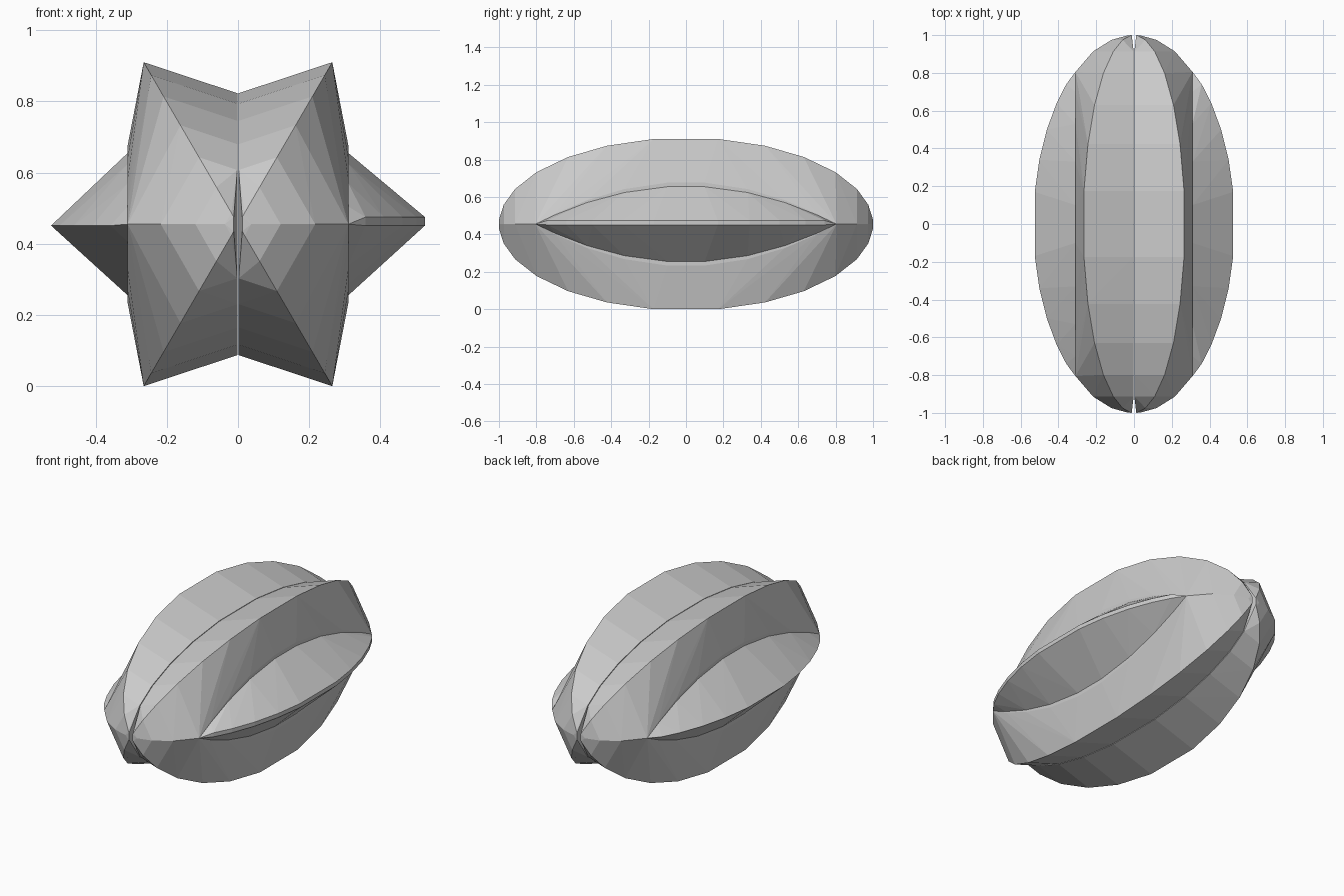
import bpy, bmesh
from math import sin, cos, radians, sqrt

if "Cube" in bpy.data.objects:
    bpy.data.objects.remove(bpy.data.objects["Cube"])

CZ = 0.455          # height of the long axis
ANGLES = [-86, -77, -66, -53, -39, -25, -10, 10, 25, 39, 53, 66, 77, 86]
CUT = 0.31          # where the side ribs leave the body


def hull(name, pts):
    """Flat-shaded convex solid around a point cloud."""
    bm = bmesh.new()
    for x, y, z in pts:
        bm.verts.new((x, y, z + CZ))
    res = bmesh.ops.convex_hull(bm, input=bm.verts)
    junk = {g for g in res["geom_interior"] + res["geom_unused"]
            if isinstance(g, bmesh.types.BMVert)}
    bmesh.ops.delete(bm, geom=list(junk), context='VERTS')
    bmesh.ops.recalc_face_normals(bm, faces=bm.faces)
    me = bpy.data.meshes.new(name)
    bm.to_mesh(me)
    bm.free()
    ob = bpy.data.objects.new(name, me)
    bpy.context.collection.objects.link(ob)


def lens(height):
    """Lens outline on the cut plane of a side rib."""
    ys = [-0.7, -0.53, -0.33, -0.1, 0.1, 0.33, 0.53, 0.7]
    return [(CUT, y, s * height * (1 - (y / 0.805) ** 2))
            for y in ys for s in (1, -1)]


for side, label in ((1, "right"), (-1, "left")):
    # half body: upper and lower ridges, centre groove, rounded ends
    body = lens(0.225)
    for a in ANGLES:
        c, y = cos(radians(a)) / cos(radians(10)), sin(radians(a))
        for s in (1, -1):
            body.append((0.265 * c, y, s * 0.455 * c))
            if abs(y) < 0.95:
                body.append((0.002, y, s * 0.368 * c))
        if abs(y) > 0.82:
            body.append((0.525 * c, y, 0))
    for e in (1, -1):
        body += [(CUT, e * 0.805, 0), (0.012, e, 0.02), (0.012, e, -0.02)]
    hull(label + "_body", [(side * x, y, z) for x, y, z in body])

    # side rib: outer ridge on the lens base, blunt on the right
    blunt = 0.02 if side == 1 else 0.0
    rib = lens(0.203) + [(CUT, 0.805, 0), (CUT, -0.805, 0)]
    for y in (-0.74, -0.64, -0.5, -0.34, -0.17, 0.17, 0.34, 0.5, 0.64, 0.74):
        x = 0.533 * sqrt(1 - y * y)
        rib.append((x, y, -0.004))
        if blunt:
            rib.append((x, y, blunt))
    hull(label + "_rib", [(side * x, y, z) for x, y, z in rib])
